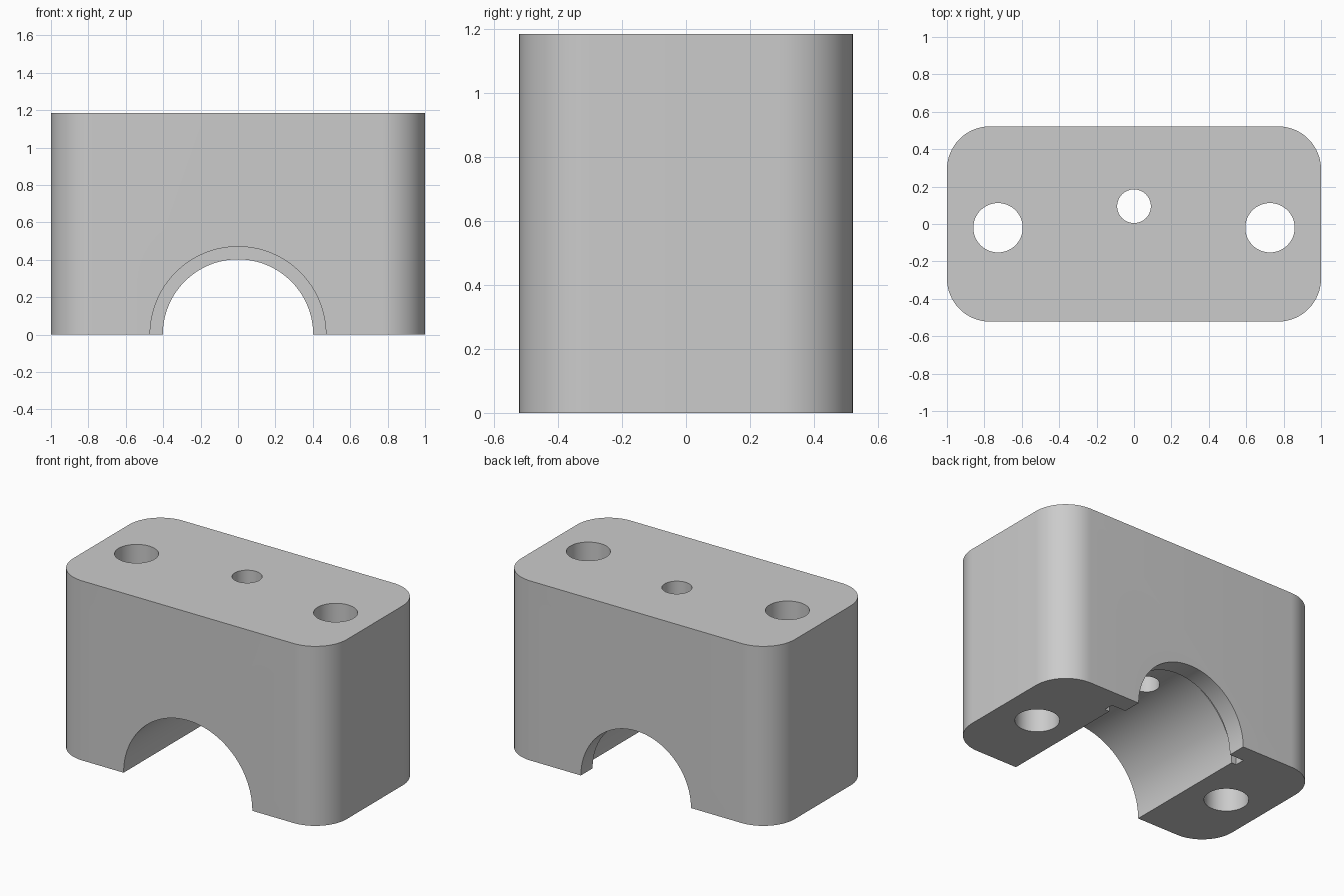
import bpy, bmesh, math

cube = bpy.data.objects.get("Cube")
if cube:
    bpy.data.objects.remove(cube, do_unlink=True)

HALF_X, HALF_Y, HEIGHT, CORNER = 1.0, 0.522, 1.185, 0.23

grey = bpy.data.materials.new("plain grey")
grey.use_nodes = True
colour = (0.6, 0.6, 0.6, 1)
grey.diffuse_color = colour
grey.node_tree.nodes["Principled BSDF"].inputs["Base Color"].default_value = colour


def finish(bm, name):
    bmesh.ops.recalc_face_normals(bm, faces=bm.faces)
    mesh = bpy.data.meshes.new(name)
    bm.to_mesh(mesh)
    bm.free()
    obj = bpy.data.objects.new(name, mesh)
    bpy.context.collection.objects.link(obj)
    mesh.materials.append(grey)
    return obj


def lathe(name, profile, place, sides):
    """Closed solid from rings of (distance along axis, radius)."""
    bm = bmesh.new()
    rings = []
    for d, r in profile:
        rings.append([bm.verts.new(place(r * math.cos(t), r * math.sin(t), d))
                      for t in (2 * math.pi * i / sides for i in range(sides))])
    for a, b in zip(rings, rings[1:]):
        for i in range(sides):
            j = (i + 1) % sides
            bm.faces.new((a[i], a[j], b[j], b[i]))
    bm.faces.new(rings[0])
    bm.faces.new(rings[-1])
    return finish(bm, name)


def cut(target, cutter):
    mod = target.modifiers.new(cutter.name, "BOOLEAN")
    mod.operation = "DIFFERENCE"
    mod.solver = "EXACT"
    mod.object = cutter
    bpy.context.view_layer.objects.active = target
    bpy.ops.object.modifier_apply(modifier=mod.name)
    bpy.data.objects.remove(cutter, do_unlink=True)


# Block with rounded vertical corners
bm = bmesh.new()
outline = []
for k, (sx, sy) in enumerate(((1, 1), (-1, 1), (-1, -1), (1, -1))):
    for i in range(17):
        t = math.pi / 2 * (k + i / 16)
        outline.append(bm.verts.new((sx * (HALF_X - CORNER) + CORNER * math.cos(t),
                                     sy * (HALF_Y - CORNER) + CORNER * math.sin(t), 0)))
base = bm.faces.new(outline)
top = bmesh.ops.extrude_face_region(bm, geom=[base])["geom"]
bmesh.ops.translate(bm, vec=(0, 0, HEIGHT),
                    verts=[g for g in top if isinstance(g, bmesh.types.BMVert)])
block = finish(bm, "clamp_block")

# Shaft bore: wide front, retaining groove, narrower rear lip
bore = [(-0.7, 0.47), (0.335, 0.47), (0.335, 0.505),
        (0.4, 0.505), (0.4, 0.402), (0.7, 0.402)]
cut(block, lathe("shaft_bore", bore, lambda u, v, d: (u, d, v), 128))

# Bolt holes at both ends and the small middle hole
for name, x, y, r in (("left_bolt_hole", 0.727, -0.02, 0.132),
                      ("right_bolt_hole", -0.727, -0.02, 0.132),
                      ("middle_hole", 0, 0.095, 0.09)):
    cut(block, lathe(name, [(-0.1, r), (HEIGHT + 0.1, r)],
                     lambda u, v, d: (x + u, y + v, d), 64))

bpy.ops.object.select_all(action="DESELECT")
block.select_set(True)
bpy.context.view_layer.objects.active = block
bpy.ops.object.shade_smooth_by_angle(angle=math.radians(30))
